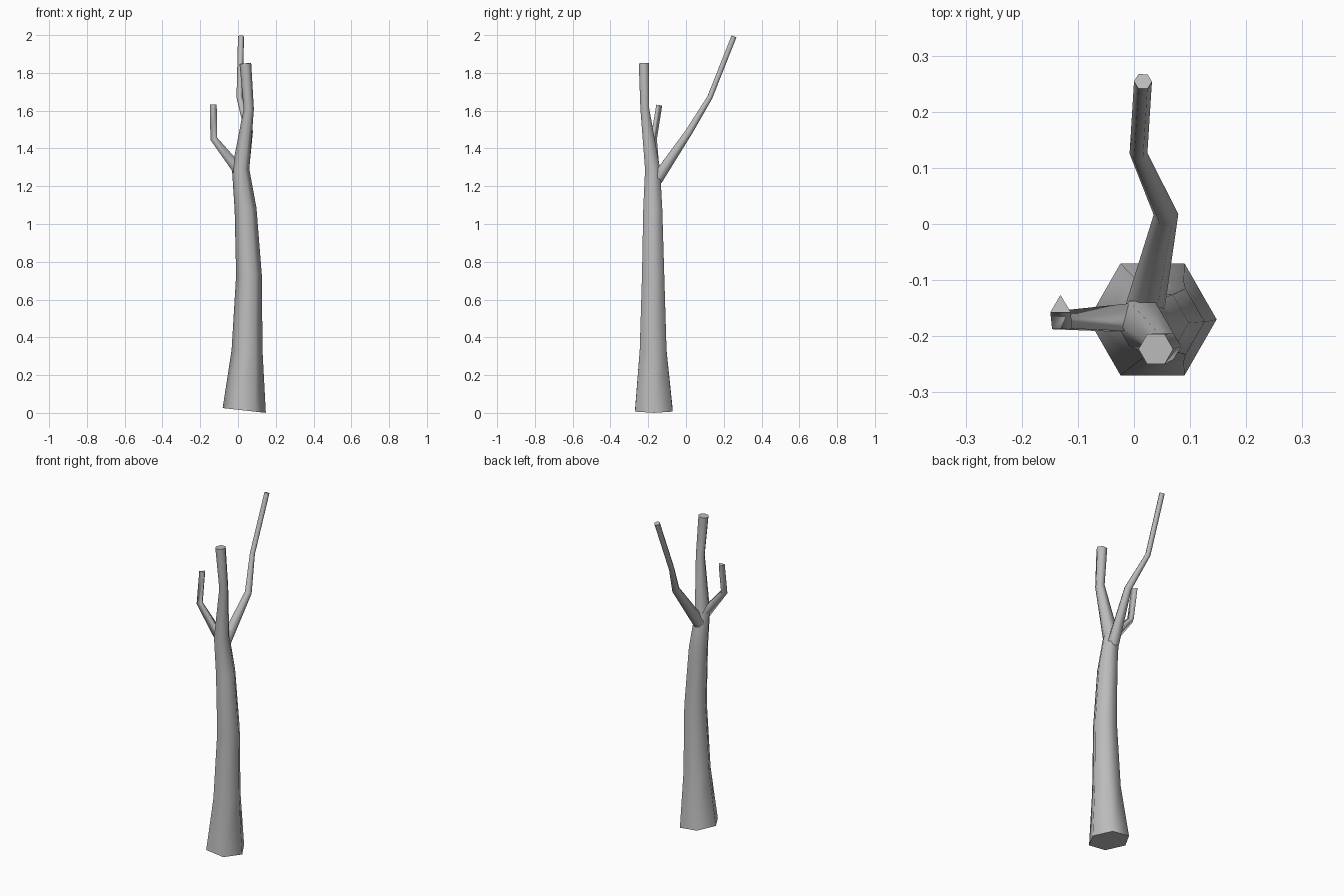
import bpy, bmesh, math
from mathutils import Vector

cube = bpy.data.objects.get("Cube")
if cube:
    bpy.data.objects.remove(cube, do_unlink=True)

bark = bpy.data.materials.new("grey bark")
bark.use_nodes = True
colour = (0.5, 0.5, 0.5, 1)
bark.diffuse_color = colour
bark.node_tree.nodes["Principled BSDF"].inputs["Base Color"].default_value = colour


def limb(name, path, sides, phase=0, start_normal=None):
    """Capped tapering tube through (x, y, z, radius) points."""
    points = [Vector(p[:3]) for p in path]
    steps = [(b - a).normalized() for a, b in zip(points, points[1:])]
    bm = bmesh.new()
    rings = []
    for i, centre in enumerate(points):
        normal = (steps[max(i - 1, 0)] + steps[min(i, len(steps) - 1)]).normalized()
        if i == 0 and start_normal:
            normal = Vector(start_normal).normalized()
        u = Vector((1, 0, 0))
        u = (u - normal * u.dot(normal)).normalized()
        v = normal.cross(u)
        ring = []
        for k in range(sides):
            a = math.radians(phase) + math.tau * k / sides
            offset = u * math.cos(a) + v * math.sin(a)
            ring.append(bm.verts.new(centre + offset * path[i][3]))
        rings.append(ring)
    for low, high in zip(rings, rings[1:]):
        for k in range(sides):
            n = (k + 1) % sides
            bm.faces.new((low[k], low[n], high[n], high[k])).smooth = True
    # Flat cut ends
    for cap in (bm.faces.new(rings[0][::-1]), bm.faces.new(rings[-1])):
        for edge in cap.edges:
            edge.smooth = False
    mesh = bpy.data.meshes.new(name)
    bm.to_mesh(mesh)
    bm.free()
    mesh.materials.append(bark)
    obj = bpy.data.objects.new(name, mesh)
    bpy.context.collection.objects.link(obj)
    return obj


# Trunk, flared at the foot and continuing into the cut main stem
limb("trunk", [
    (0.033, -0.17, 0.013, 0.115),
    (0.048, -0.174, 0.33, 0.082),
    (0.058, -0.174, 0.73, 0.068),
    (0.040, -0.176, 1.08, 0.058),
    (0.014, -0.177, 1.29, 0.046),
    (0.057, -0.218, 1.61, 0.027),
    (0.039, -0.223, 1.85, 0.031),
], 6, start_normal=(0.11, 0, 1))

# Long bent branch reaching to the back
limb("back_branch", [
    (0.018, -0.155, 1.235, 0.036),
    (0.057, 0.017, 1.49, 0.022),
    (0.008, 0.126, 1.67, 0.016),
    (0.016, 0.254, 1.993, 0.016),
], 6)

# Short three-sided branch on the right
limb("right_branch", [
    (0.015, -0.175, 1.27, 0.036),
    (-0.128, -0.176, 1.45, 0.022),
    (-0.131, -0.147, 1.63, 0.021),
], 3, phase=90)
